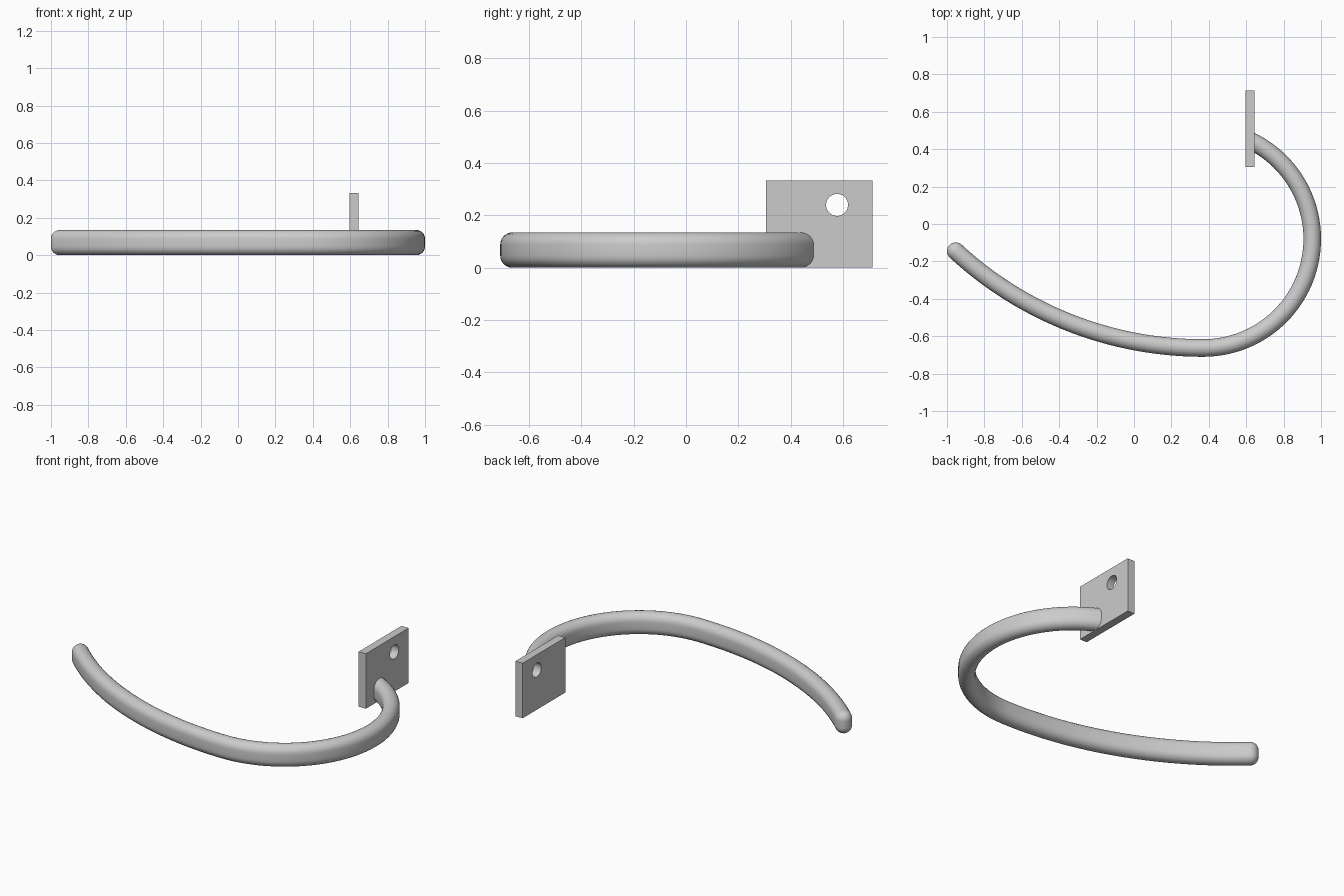
import bpy, bmesh
from math import sin, cos, pi, acos, asin, radians
from mathutils import Vector

cube = bpy.data.objects.get("Cube")
if cube:
    bpy.data.objects.remove(cube)

grey = bpy.data.materials.new("grey")
grey.use_nodes = True
GREY = (0.6, 0.6, 0.6, 1)
grey.diffuse_color = GREY
grey.node_tree.nodes["Principled BSDF"].inputs["Base Color"].default_value = GREY


def finish(bm, name):
    bmesh.ops.recalc_face_normals(bm, faces=bm.faces[:])
    mesh = bpy.data.meshes.new(name)
    bm.to_mesh(mesh)
    bm.free()
    mesh.materials.append(grey)
    obj = bpy.data.objects.new(name, mesh)
    bpy.context.collection.objects.link(obj)
    bpy.ops.object.select_all(action='DESELECT')
    obj.select_set(True)
    bpy.context.view_layer.objects.active = obj
    bpy.ops.object.shade_smooth_by_angle(angle=radians(35))
    return obj


# Hook: a tight arc flowing into a wide one, both tangent at the joint
RAD, FLAT, MID = 0.047, 0.0205, 0.0675   # section radius, half straight, centre height
JX, JY = 0.37, -0.663                    # joint of the two arcs
R1, R2 = 0.583, 1.95


def arc(radius, a0, a1, n):
    centre = Vector((JX, JY + radius, 0))
    for i in range(n + 1):
        a = a0 + (a1 - a0) * i / n
        out = Vector((cos(a), sin(a), 0))
        yield centre + out * radius, out, RAD


stations = list(arc(R1, acos((0.62 - JX) / R1), -pi / 2, 48))
stations += list(arc(R2, -pi / 2, -pi / 2 - asin(1.323 / R2), 40))[1:]

# Rounded tip
end, out, _ = stations[-1]
along = Vector((out.y, -out.x, 0))
for k in range(1, 9):
    t = k / 8 * radians(89)
    stations.append((end + along * RAD * sin(t), out, RAD * cos(t)))


def ring(bm, centre, out, r):
    verts = []
    for side in (1, -1):
        for i in range(13):
            a = pi * i / 12
            z = MID + side * (FLAT + r * sin(a))
            p = centre + out * (side * r * cos(a))
            verts.append(bm.verts.new((p.x, p.y, z)))
    return verts


bm = bmesh.new()
rings = [ring(bm, *s) for s in stations]
for a, b in zip(rings, rings[1:]):
    for i in range(len(a)):
        j = (i + 1) % len(a)
        bm.faces.new((a[i], a[j], b[j], b[i]))
bm.faces.new(rings[0])
bm.faces.new(rings[-1])
finish(bm, "hook_bar")

# Mounting plate with a round screw hole
X0, THICK = 0.595, 0.048
corners = [(0.305, 0), (0.713, 0), (0.713, 0.333), (0.305, 0.333)]
hole = [(0.577 + 0.042 * cos(a), 0.24 + 0.042 * sin(a))
        for a in (2 * pi * i / 40 for i in range(40))]
bm = bmesh.new()
edges = []
for loop in (corners, hole):
    vs = [bm.verts.new((X0, y, z)) for y, z in loop]
    edges += [bm.edges.new((vs[i - 1], vs[i])) for i in range(len(vs))]
bmesh.ops.triangle_fill(bm, edges=edges, use_beauty=True, normal=(-1, 0, 0))
back = bm.faces[:]
grown = bmesh.ops.extrude_face_region(bm, geom=back, use_keep_orig=True)
bmesh.ops.translate(bm, vec=(THICK, 0, 0),
                    verts=[g for g in grown["geom"] if isinstance(g, bmesh.types.BMVert)])
finish(bm, "mounting_plate")
